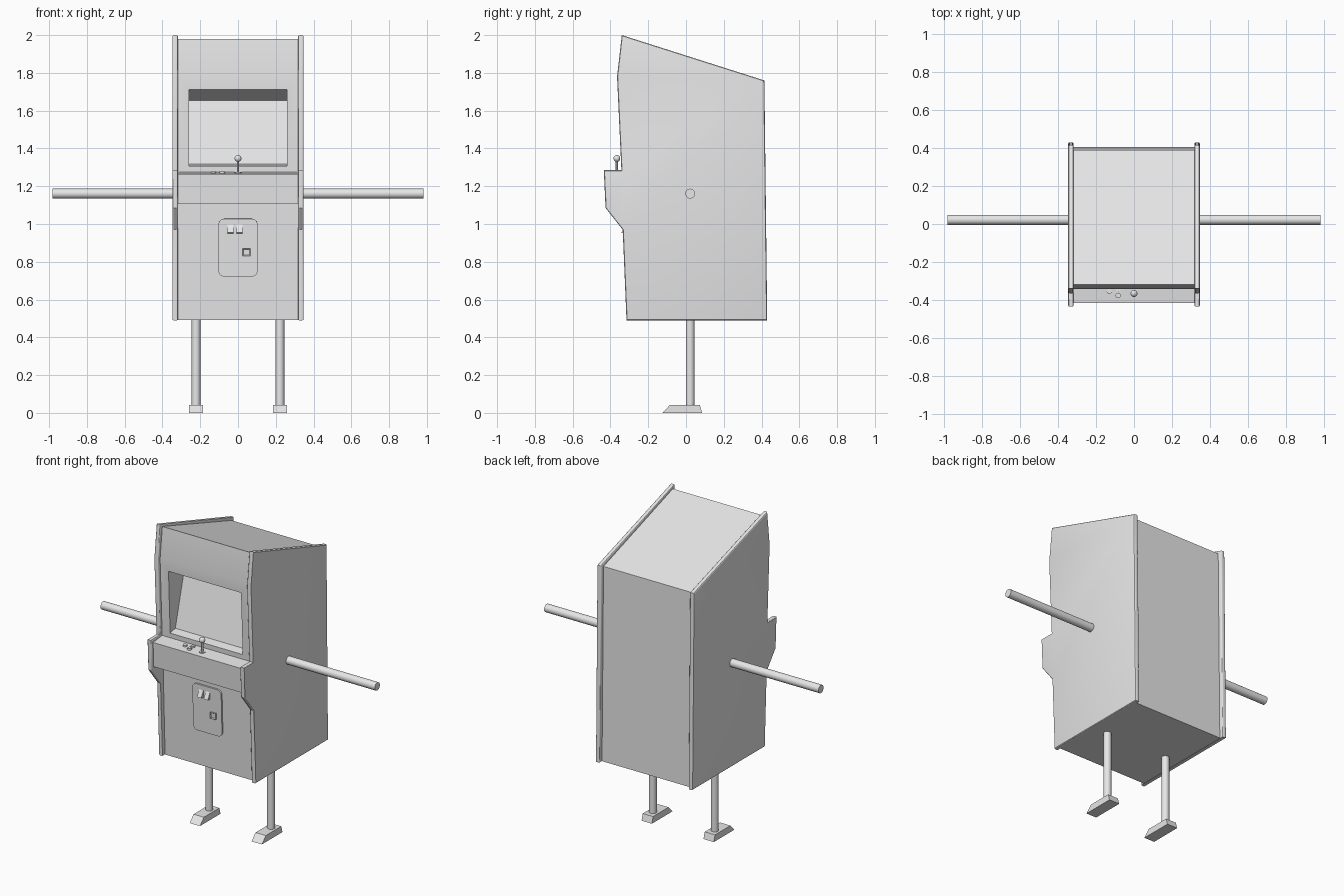
import bpy, bmesh, math
from mathutils import Vector, Matrix

if "Cube" in bpy.data.objects:
    bpy.data.objects.remove(bpy.data.objects["Cube"])

grey = bpy.data.materials.new("light grey")
grey.diffuse_color = (0.8, 0.8, 0.8, 1)
grey.use_nodes = True
grey.node_tree.nodes["Principled BSDF"].inputs["Base Color"].default_value = grey.diffuse_color


def finish(bm, name, smooth=True, matrix=None):
    if matrix:
        bm.transform(matrix)
    bmesh.ops.recalc_face_normals(bm, faces=bm.faces)
    me = bpy.data.meshes.new(name)
    bm.to_mesh(me)
    bm.free()
    me.materials.append(grey)
    ob = bpy.data.objects.new(name, me)
    bpy.context.collection.objects.link(ob)
    if smooth:
        bpy.ops.object.select_all(action='DESELECT')
        bpy.context.view_layer.objects.active = ob
        ob.select_set(True)
        bpy.ops.object.shade_smooth_by_angle(angle=math.radians(30))
    return ob


def prism(name, profile, x0, x1, bevel=0, smooth=True, matrix=None):
    """Extrude a (y, z) profile from x0 to x1, optionally rounding the rims."""
    bm = bmesh.new()
    face = bm.faces.new([bm.verts.new((x0, y, z)) for y, z in profile])
    ext = bmesh.ops.extrude_face_region(bm, geom=[face])
    moved = [v for v in ext["geom"] if isinstance(v, bmesh.types.BMVert)]
    bmesh.ops.translate(bm, verts=moved, vec=(x1 - x0, 0, 0))
    if bevel:
        rims = [e for e in bm.edges if abs(e.verts[0].co.x - e.verts[1].co.x) < 1e-6]
        bmesh.ops.bevel(bm, geom=rims, offset=bevel, segments=3, profile=0.5,
                        affect='EDGES')
    return finish(bm, name, smooth, matrix)


def rod(name, a, b, r, sides=24):
    a, b = Vector(a), Vector(b)
    bm = bmesh.new()
    bmesh.ops.create_cone(bm, cap_ends=True, segments=sides, radius1=r, radius2=r,
                          depth=(b - a).length)
    rot = (b - a).to_track_quat('Z', 'Y').to_matrix().to_4x4()
    return finish(bm, name, True, Matrix.Translation((a + b) / 2) @ rot)


# Cabinet body with a sloped screen recess
body = prism("cabinet_body", [(-0.32, 1.98), (-0.343, 1.78), (-0.322, 1.275),
                              (-0.415, 1.265), (-0.408, 1.105), (-0.313, 1.105),
                              (-0.292, 0.492), (0.405, 0.492), (0.39, 1.748)],
             -0.322, 0.322, smooth=False)
cutter = prism("screen_cutter", [(-0.5, 1.77), (-0.18, 1.655), (-0.27, 1.317),
                                 (-0.5, 1.27)], -0.26, 0.26, smooth=False)
cutter.hide_render = True
mod = body.modifiers.new("screen_recess", 'BOOLEAN')
mod.object = cutter
mod.operation = 'DIFFERENCE'
mod.solver = 'EXACT'
bpy.ops.object.select_all(action='DESELECT')
bpy.context.view_layer.objects.active = body
body.select_set(True)
bpy.ops.object.modifier_apply(modifier=mod.name)
bpy.data.objects.remove(cutter)
bpy.ops.object.shade_smooth_by_angle(angle=math.radians(30))

# Side panels, arms, legs and feet
panel = [(-0.34, 2.0), (-0.365, 1.78), (-0.342, 1.285), (-0.435, 1.285),
         (-0.426, 1.085), (-0.335, 0.97), (-0.315, 0.49), (0.43, 0.49), (0.415, 1.76)]
foot = [(-0.125, 0), (-0.085, 0.042), (0.073, 0.042), (0.085, 0)]
for s, side in ((-1, "left"), (1, "right")):
    prism(side + "_panel", panel, s * 0.318, s * 0.347, bevel=0.007)
    rod(side + "_arm", (s * 0.34, 0.022, 1.161), (s * 0.983, 0.022, 1.161), 0.026)
    rod(side + "_leg", (s * 0.222, 0.022, 0.03), (s * 0.222, 0.022, 0.5), 0.023)
    prism(side + "_foot", foot, s * 0.222 - 0.037, s * 0.222 + 0.037, smooth=False)

# Joystick and buttons on the control shelf
rod("joystick_base", (0, -0.366, 1.262), (0, -0.366, 1.274), 0.019)
rod("joystick_stick", (0, -0.366, 1.265), (0, -0.366, 1.34), 0.006, 12)
bm = bmesh.new()
bmesh.ops.create_uvsphere(bm, u_segments=20, v_segments=12, radius=0.018)
finish(bm, "joystick_ball", True, Matrix.Translation((0, -0.366, 1.347)))
for i, (x, y) in enumerate(((-0.13, -0.355), (-0.083, -0.377), (-0.083, -0.343))):
    rod(f"button_{i + 1}", (x, y, 1.262), (x, y, 1.279), 0.014, 16)

# Coin door, laid on the tilted lower front (local z runs up the front)
tilt = math.atan2(0.021, 0.613)
front = Matrix.Translation((0, -0.3055, 0.875)) @ Matrix.Rotation(tilt, 4, 'X')
w, h, r = 0.103, 0.153, 0.03
bm = bmesh.new()
ring = []
for k, (cx, cz) in enumerate(((1, 1), (-1, 1), (-1, -1), (1, -1))):
    for j in range(7):
        t = math.pi / 2 * (k + j / 6)
        ring.append(bm.verts.new((cx * (w - r) + r * math.cos(t), 0.004,
                                  cz * (h - r) + r * math.sin(t))))
door = bm.faces.new(ring)
ext = bmesh.ops.extrude_face_region(bm, geom=[door])
bmesh.ops.translate(bm, vec=(0, -0.014, 0),
                    verts=[v for v in ext["geom"] if isinstance(v, bmesh.types.BMVert)])
finish(bm, "coin_door", True, front)

# Wedge coin slots
for i, x in enumerate((-0.04, 0.008)):
    prism(f"coin_slot_{i + 1}", [(-0.008, 0.125), (-0.034, 0.08), (-0.008, 0.074)],
          x - 0.015, x + 0.015, smooth=False, matrix=front)

# Coin return with a recessed opening
bm = bmesh.new()
bmesh.ops.create_cube(bm, size=1, matrix=Matrix.Translation((0.045, -0.012, -0.024))
                      @ Matrix.Diagonal((0.04, 0.012, 0.04, 1)))
bm.faces.ensure_lookup_table()
mouth = min(bm.faces, key=lambda f: f.calc_center_median().y)
bmesh.ops.inset_region(bm, faces=[mouth], thickness=0.007)
bmesh.ops.translate(bm, verts=mouth.verts[:], vec=(0, 0.006, 0))
finish(bm, "coin_return", False, front)
